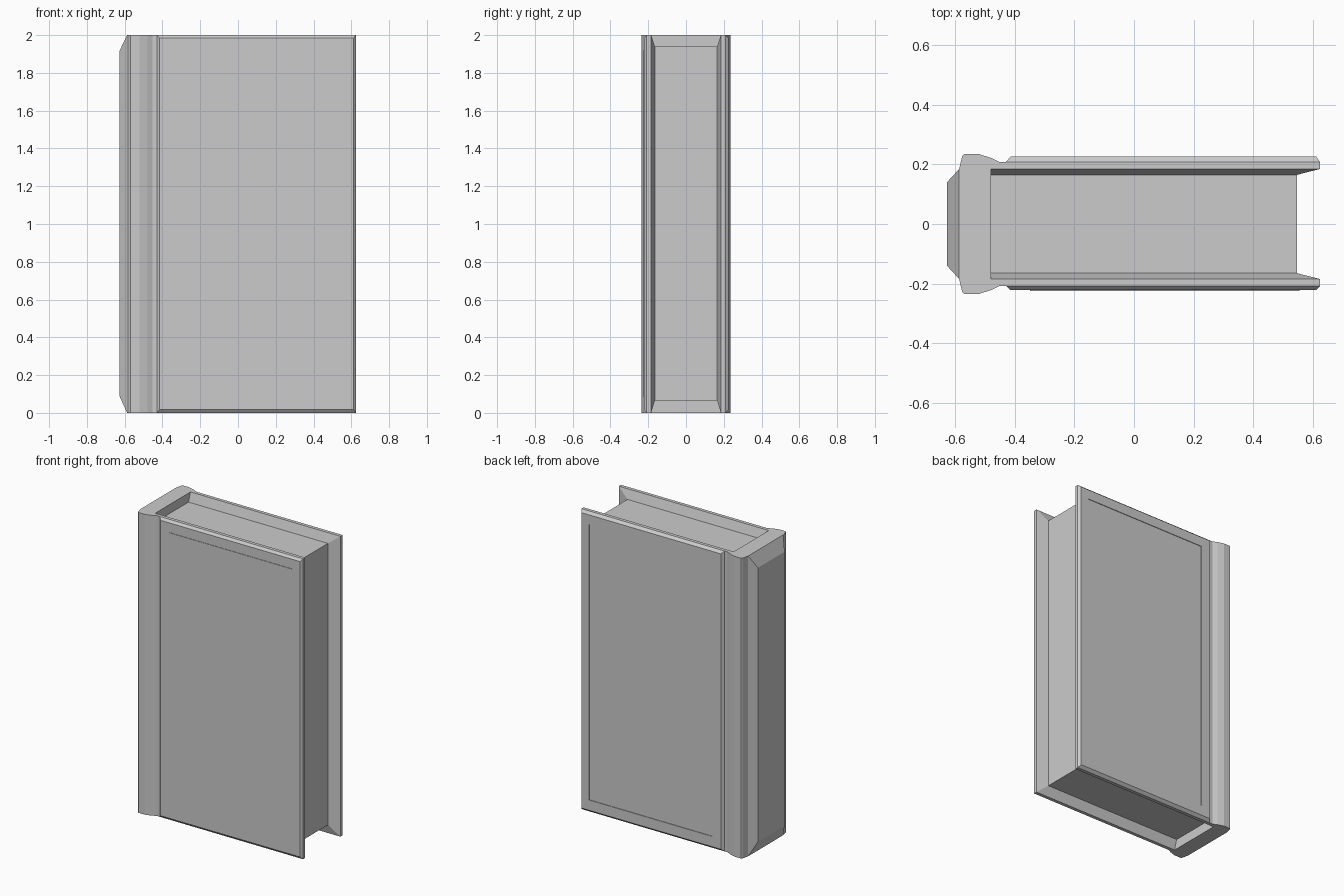
import bpy, bmesh

if "Cube" in bpy.data.objects:
    bpy.data.objects.remove(bpy.data.objects["Cube"])


def loft(name, rings):
    """Skin a list of equal-length point rings and cap both ends."""
    bm = bmesh.new()
    vs = [[bm.verts.new(p) for p in ring] for ring in rings]
    n = len(vs[0])
    for a, b in zip(vs, vs[1:]):
        for i in range(n):
            j = (i + 1) % n
            bm.faces.new((a[i], a[j], b[j], b[i]))
    bm.faces.new(vs[0])
    bm.faces.new(vs[-1])
    bmesh.ops.recalc_face_normals(bm, faces=bm.faces)
    me = bpy.data.meshes.new(name)
    bm.to_mesh(me)
    bm.free()
    ob = bpy.data.objects.new(name, me)
    bpy.context.collection.objects.link(ob)
    return ob


def rect_xz(y, x0, x1, z0, z1):
    return [(x0, y, z0), (x1, y, z0), (x1, y, z1), (x0, y, z1)]


def rect_yz(x, y, z0, z1):
    return [(x, -y, z0), (x, y, z0), (x, y, z1), (x, -y, z1)]


# Binding: U-shaped section with rounded spine ridge and hinge groove
half = [(-0.587, 0.185), (-0.577, 0.228), (-0.570, 0.235), (-0.522, 0.235),
        (-0.48, 0.222), (-0.452, 0.208), (-0.43, 0.208), (0.625, 0.208),
        (0.625, 0.185), (-0.48, 0.185)]
section = half + [(x, -y) for x, y in reversed(half)]
loft("binding", [[(x, y, z) for x, y in section] for z in (0, 2)])

# Raised spine panel
loft("spine_panel", [rect_yz(-0.58, 0.185, 0, 2), rect_yz(-0.587, 0.185, 0, 2),
                     rect_yz(-0.628, 0.14, 0.09, 1.915)])

# Boards: chamfered cover faces with framed panel, and sloped inner linings
for label, s, step in (("front", -1, 0.003), ("back", 1, -0.004)):
    face = 0.222 if s < 0 else 0.226
    panel = (-0.35, 0.555, 0.085, 1.92)
    loft(label + "_cover", [
        rect_xz(s * 0.20, -0.43, 0.625, 0, 2),
        rect_xz(s * 0.208, -0.43, 0.625, 0, 2),
        rect_xz(s * face, -0.415, 0.612, 0.017, 1.984),
        rect_xz(s * face, *panel),
        rect_xz(s * (face + step), *panel)])
    loft(label + "_lining", [
        rect_xz(s * 0.19, -0.485, 0.625, 0, 2),
        rect_xz(s * 0.185, -0.485, 0.625, 0, 2),
        rect_xz(s * 0.165, -0.485, 0.547, 0.065, 1.94)])

# Page block
loft("pages", [rect_yz(-0.49, 0.167, 0.065, 1.94),
               rect_yz(0.547, 0.167, 0.065, 1.94)])
